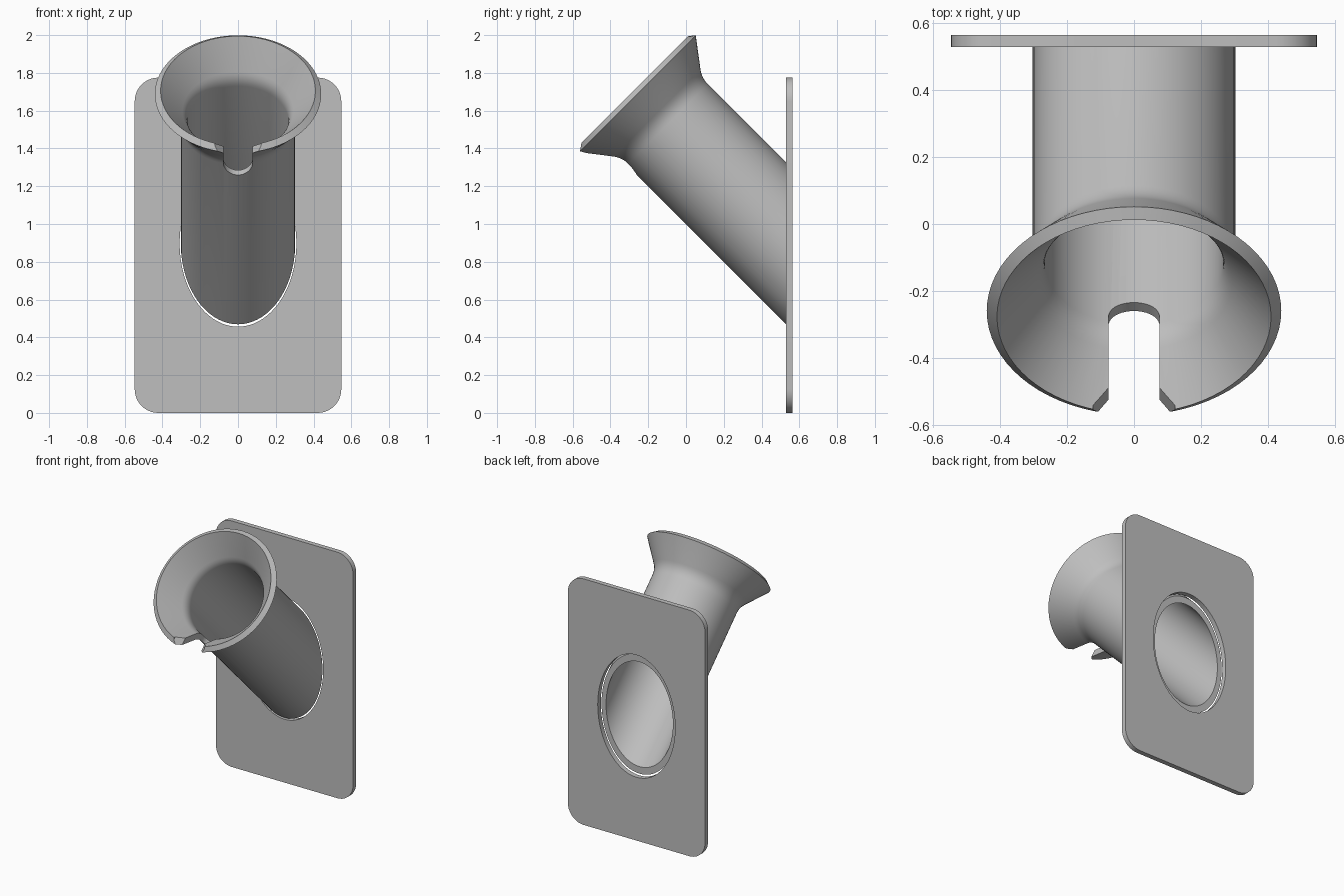
import bpy, bmesh, math
from mathutils import Matrix, Vector

cube = bpy.data.objects.get("Cube")
if cube:
    bpy.data.objects.remove(cube, do_unlink=True)

grey = bpy.data.materials.new("plain grey")
grey.use_nodes = True
colour = (0.52, 0.52, 0.52, 1)
grey.diffuse_color = colour
grey.node_tree.nodes["Principled BSDF"].inputs["Base Color"].default_value = colour

PLATE_FRONT, PLATE_BACK = 0.53, 0.565
AXIS_Z = 0.8975
# Local z of the funnel leans 45 degrees up and towards the front
TILT = Matrix.Translation((0, PLATE_FRONT, AXIS_Z)) @ Matrix.Rotation(math.radians(45), 4, "X")


def make(name, bm):
    bmesh.ops.recalc_face_normals(bm, faces=bm.faces)
    mesh = bpy.data.meshes.new(name)
    bm.to_mesh(mesh)
    bm.free()
    mesh.materials.append(grey)
    obj = bpy.data.objects.new(name, mesh)
    bpy.context.collection.objects.link(obj)
    return obj


def prism(name, outline, low, high, matrix):
    """Extrude a flat outline along local z, then place it."""
    bm = bmesh.new()
    face = bm.faces.new([bm.verts.new((x, y, low)) for x, y in outline])
    ext = bmesh.ops.extrude_face_region(bm, geom=[face])
    verts = [v for v in ext["geom"] if isinstance(v, bmesh.types.BMVert)]
    bmesh.ops.translate(bm, verts=verts, vec=(0, 0, high - low))
    bmesh.ops.transform(bm, matrix=matrix, verts=bm.verts)
    return make(name, bm)


def arc(cx, cy, rx, ry, start, end, steps):
    angles = [math.radians(start + (end - start) * i / steps) for i in range(steps + 1)]
    return [(cx + rx * math.cos(a), cy + ry * math.sin(a)) for a in angles]


def cut(obj, cutter):
    mod = obj.modifiers.new("cut", "BOOLEAN")
    mod.operation, mod.solver, mod.object = "DIFFERENCE", "EXACT", cutter
    bpy.context.view_layer.objects.active = obj
    bpy.ops.object.modifier_apply(modifier=mod.name)
    bpy.data.objects.remove(cutter, do_unlink=True)


def bend(a, b, c, steps=5):
    """Soft corner at b between a and c."""
    a, b, c = Vector(a), Vector(b), Vector(c)
    return [tuple(a.lerp(b, i / steps).lerp(b.lerp(c, i / steps), i / steps)) for i in range(steps + 1)]


# Back plate with rounded corners and an oval opening
UPRIGHT = Matrix.Rotation(math.radians(90), 4, "X")
W, H, R = 0.547, 1.775, 0.125
corners = [(W - R, H - R, 0), (R - W, H - R, 90), (R - W, R, 180), (W - R, R, 270)]
outline = [p for x, z, a in corners for p in arc(x, z, R, R, a, a + 90, 10)]
plate = prism("back_plate", outline, -PLATE_BACK, -PLATE_FRONT, UPRIGHT)
oval = arc(0, AXIS_Z, 0.309, 0.441, 0, 360, 96)[:-1]
cut(plate, prism("plate_cutter", oval, -0.7, -0.4, UPRIGHT))

# Slanted tube flaring into a funnel, revolved from one wall profile
BASE = 0.26  # distance along the axis at which the tube meets the plate
profile = [(0.303, -0.2)]
profile += bend((0.303, 1.15 - BASE), (0.303, 1.195 - BASE), (0.330, 1.231 - BASE))
profile += [(0.4405, 1.377 - BASE), (0.410, 1.402 - BASE)]
profile += bend((0.294, 1.25 - BASE), (0.267, 1.215 - BASE), (0.267, 1.17 - BASE))
profile += [(0.267, -0.5), (0.303, -0.5)]
bm = bmesh.new()
SIDES = 72
rings = []
for i in range(SIDES):
    a = math.tau * i / SIDES
    rings.append([bm.verts.new((r * math.cos(a), r * math.sin(a), s)) for r, s in profile])
for i, ring in enumerate(rings):
    nxt = rings[(i + 1) % SIDES]
    for j in range(len(profile)):
        k = (j + 1) % len(profile)
        bm.faces.new((ring[j], nxt[j], nxt[k], ring[k]))
bmesh.ops.transform(bm, matrix=TILT, verts=bm.verts)
# Trim the tube flush with the front of the plate
bmesh.ops.bisect_plane(bm, geom=bm.verts[:] + bm.edges[:] + bm.faces[:],
                       plane_co=(0, PLATE_FRONT, 0), plane_no=(0, 1, 0), clear_outer=True)
edges = [e for e in bm.edges if e.is_boundary]
bmesh.ops.bridge_loops(bm, edges=edges)
funnel = make("funnel_tube", bm)

# Round-ended slot in the lower lip, widening at the rim
N = 0.077
slot = arc(0, 1.075 + N - BASE, N, N, 180, 360, 20)
half = [(N, 1.345 - BASE), (0.122, 1.392 - BASE), (0.122, 1.6 - BASE)]
slot += half + [(-x, s) for x, s in reversed(half)]
OUTWARD = TILT @ Matrix.Rotation(math.radians(90), 4, "X")
cut(funnel, prism("slot_cutter", slot, 0.1, 0.7, OUTWARD))

# Smooth the curved walls, keeping the rims crisp
bpy.ops.object.select_all(action="DESELECT")
for obj in (plate, funnel):
    obj.select_set(True)
bpy.context.view_layer.objects.active = funnel
bpy.ops.object.shade_smooth_by_angle(angle=math.radians(30))
